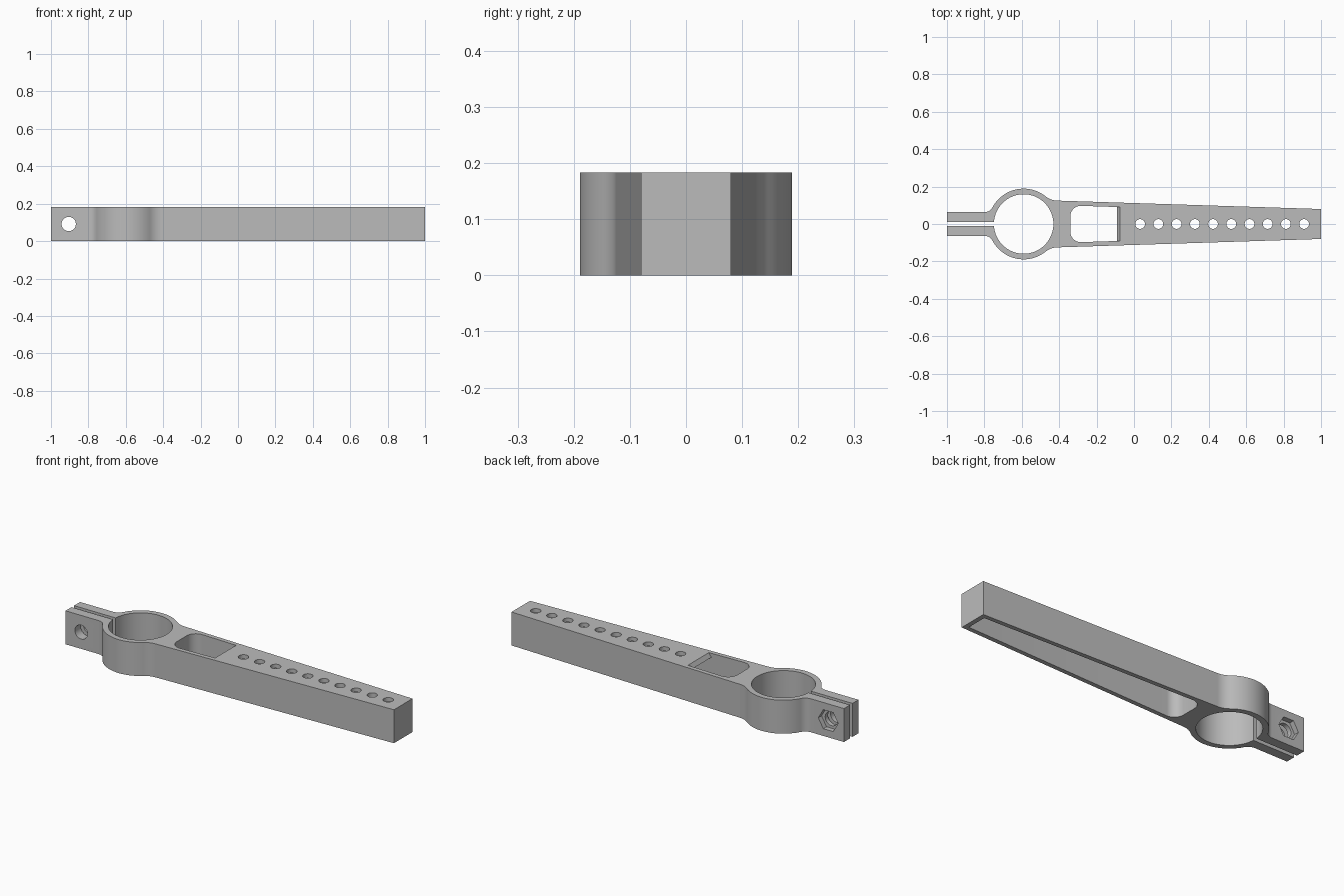
import bpy, bmesh
from math import pi, cos, sin, sqrt, atan2
from mathutils import Matrix, Vector

if "Cube" in bpy.data.objects:
    bpy.data.objects.remove(bpy.data.objects["Cube"], do_unlink=True)

H = 0.183                 # overall height
RING_X, R_OUT, R_IN = -0.59, 0.189, 0.159
WALL, PLATE = 0.024, 0.022
BOLT = (-0.905, H / 2)    # bolt axis in x, z

grey = bpy.data.materials.new("plain grey")
grey.use_nodes = True
grey.diffuse_color = (0.5, 0.5, 0.5, 1)
grey.node_tree.nodes["Principled BSDF"].inputs["Base Color"].default_value = (0.5, 0.5, 0.5, 1)


def arc(cx, cy, r, a0, a1, n):
    return [(cx + r * cos(a0 + (a1 - a0) * i / n), cy + r * sin(a0 + (a1 - a0) * i / n))
            for i in range(n + 1)]


def circle(cx, cy, r, n=48):
    return arc(cx, cy, r, 0, 2 * pi, n)[:-1]


def prism(name, pts, z0, z1):
    """Extrude a closed x, y profile from z0 to z1."""
    bm = bmesh.new()
    face = bm.faces.new([bm.verts.new((x, y, z0)) for x, y in pts])
    top = bmesh.ops.extrude_face_region(bm, geom=[face])["geom"]
    bmesh.ops.translate(bm, vec=(0, 0, z1 - z0),
                        verts=[g for g in top if isinstance(g, bmesh.types.BMVert)])
    bmesh.ops.recalc_face_normals(bm, faces=bm.faces)
    mesh = bpy.data.meshes.new(name)
    bm.to_mesh(mesh)
    bm.free()
    mesh.materials.append(grey)
    ob = bpy.data.objects.new(name, mesh)
    bpy.context.collection.objects.link(ob)
    return ob


def cut(ob, cutters):
    """Subtract each cutter, then discard it."""
    for c in cutters:
        c.hide_render = True
        mod = ob.modifiers.new("cut", "BOOLEAN")
        mod.operation, mod.solver, mod.object = "DIFFERENCE", "EXACT", c
    bpy.context.view_layer.update()
    result = bpy.data.meshes.new_from_object(ob.evaluated_get(bpy.context.evaluated_depsgraph_get()))
    ob.modifiers.clear()
    ob.data = result
    for c in cutters:
        bpy.data.objects.remove(c, do_unlink=True)


def finish(ob):
    bpy.ops.object.select_all(action="DESELECT")
    ob.select_set(True)
    bpy.context.view_layer.objects.active = ob
    bpy.ops.object.shade_smooth_by_angle(angle=0.5)


def arm_y(x):
    """Half width of the tapering arm."""
    return 0.125 + (0.08 - 0.125) * (x + 0.41) / 1.41


def blend(y, f, side):
    """Concave fillet of radius f from a line at height y into the ring."""
    cy = y + f
    dx = side * sqrt((R_OUT + f) ** 2 - cy ** 2)
    return RING_X + dx, cy, atan2(-cy, -dx) % (2 * pi), atan2(cy, dx)


# Outline of the upper half: clamp ear, fillet, ring, fillet, arm
lx, ly, la, lring = blend(0.063, 0.05, -1)
rx, ry, ra, rring = blend(0.125, 0.1, 1)
half = [(-1, 0.063)]
half += arc(lx, ly, 0.05, 1.5 * pi, la, 8)
half += arc(RING_X, 0, R_OUT, lring, rring, 32)[1:]
half += arc(rx, ry, 0.1, ra, 1.5 * pi, 10)[1:]
half += [(1, 0.08)]
body = prism("clamp_arm", half + [(x, -y) for x, y in reversed(half)], 0, H)

# Hollow channel with rounded corners at the ring end
x0, x1, r = -0.34, 0.975, 0.055
y0 = arm_y(x0 + r) - WALL
chan = arc(x0 + r, y0 - r, r, pi, pi / 2, 8) + [(x1, arm_y(x1) - WALL)]
channel = prism("channel_cutter", chan + [(x, -y) for x, y in reversed(chan)], -0.1, H + 0.1)

bore = prism("bore_cutter", circle(RING_X, 0, R_IN, 72), -0.1, H + 0.1)
slot = prism("slot_cutter", [(-1.1, -0.011), (RING_X, -0.011), (RING_X, 0.011), (-1.1, 0.011)],
             -0.1, H + 0.1)

# Bolt hole through both ears and a hexagonal nut pocket in the back ear
bolt = prism("bolt_cutter", circle(0, 0, 0.038), -0.3, 0.3)
nut = prism("nut_cutter", circle(0, 0, 0.06, 6), 0.035, 0.3)
for c in (bolt, nut):
    c.data.transform(Matrix.Translation((BOLT[0], 0, BOLT[1])) @ Matrix.Rotation(-pi / 2, 4, "X"))
cut(body, [channel, bore, slot, bolt, nut])
finish(body)

# Top plate closing the channel, sloped at the window, with a row of holes
xs = -0.09
ya, yb = arm_y(xs) - WALL, arm_y(x1) - WALL
plate = prism("top_plate", [(xs, -ya), (x1, -yb), (x1, yb), (xs, ya)], H - PLATE, H)
for v in plate.data.vertices:
    if v.co.x < 0 and v.co.z > H - PLATE / 2:
        v.co.x += 0.015
        v.co.y *= (arm_y(xs + 0.015) - WALL) / ya
cut(plate, [prism("hole_cutter", circle(0.033 + 0.0974 * i, 0, 0.026, 32), 0, H + 0.1)
            for i in range(10)])
finish(plate)
